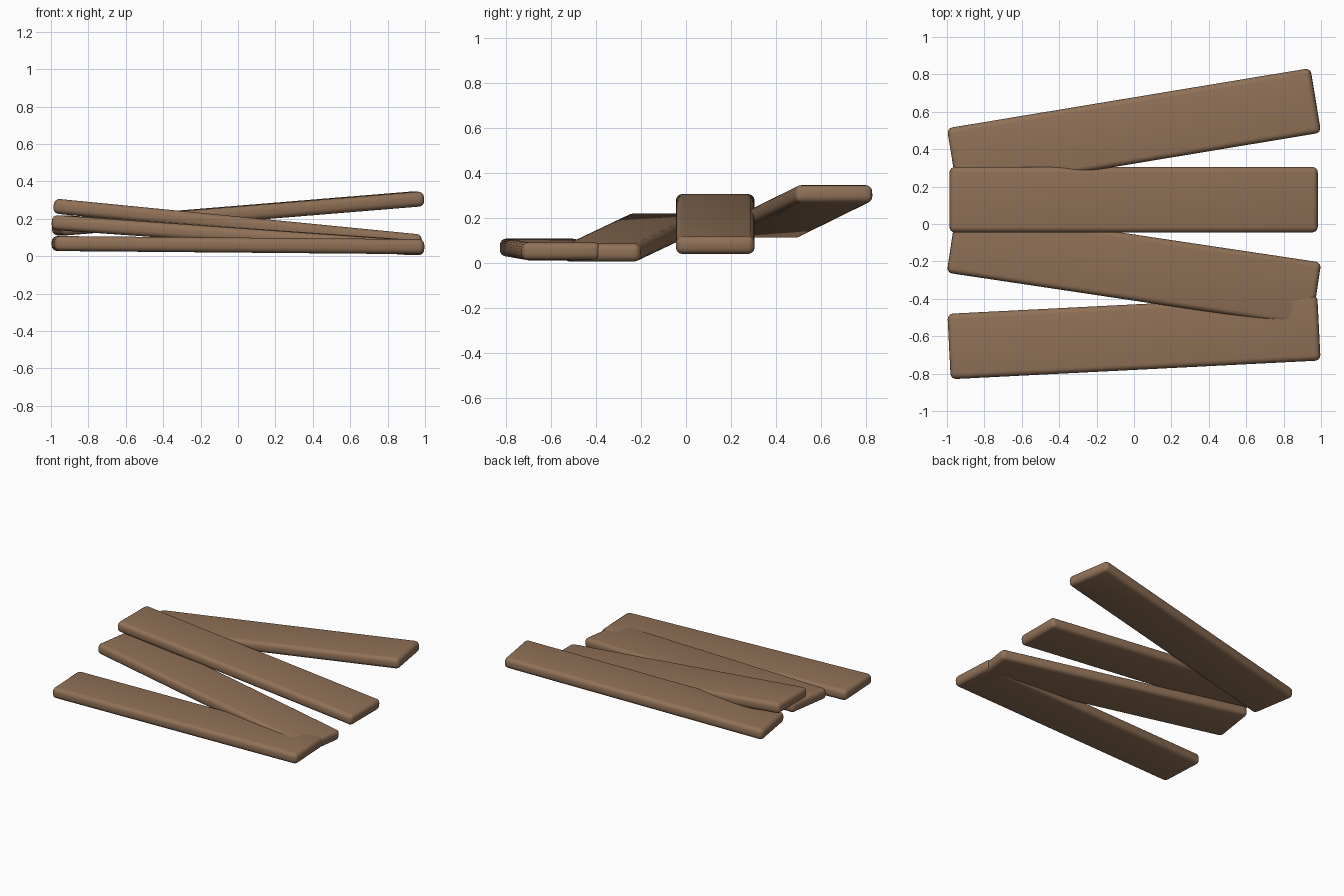
import bpy
from math import radians

if "Cube" in bpy.data.objects:
    bpy.data.objects.remove(bpy.data.objects["Cube"])

wood = bpy.data.materials.new("brown_wood")
wood.diffuse_color = (0.28, 0.165, 0.095, 1)
wood.use_nodes = True
wood.node_tree.nodes["Principled BSDF"].inputs["Base Color"].default_value = wood.diffuse_color


def plank(name, centre, length, tilt, yaw):
    """Rounded board; positive tilt lowers its +x end."""
    bpy.ops.mesh.primitive_cube_add(size=1)
    ob = bpy.context.object
    ob.name = name
    ob.scale = (length, 0.35, 0.08)
    bpy.ops.object.transform_apply(location=False, rotation=False, scale=True)
    ob.location = centre
    ob.rotation_euler = (0, radians(tilt), radians(yaw))
    ob.data.materials.append(wood)
    # softened edges
    bev = ob.modifiers.new("round_edges", 'BEVEL')
    bev.width = 0.03
    bev.segments = 4
    bev.limit_method = 'NONE'
    bpy.ops.object.shade_smooth()


# four loosely stacked boards, from back to front
plank("back_plank", (0, 0.5, 0.228), 1.975, -4.6, 9.4)
plank("middle_plank", (-0.002, 0.13, 0.172), 1.977, 5.6, 0)
plank("crossing_plank", (0, -0.233, 0.112), 1.975, 4.0, -8.5)
plank("front_plank", (0, -0.605, 0.059), 1.98, 0.5, 2.9)
